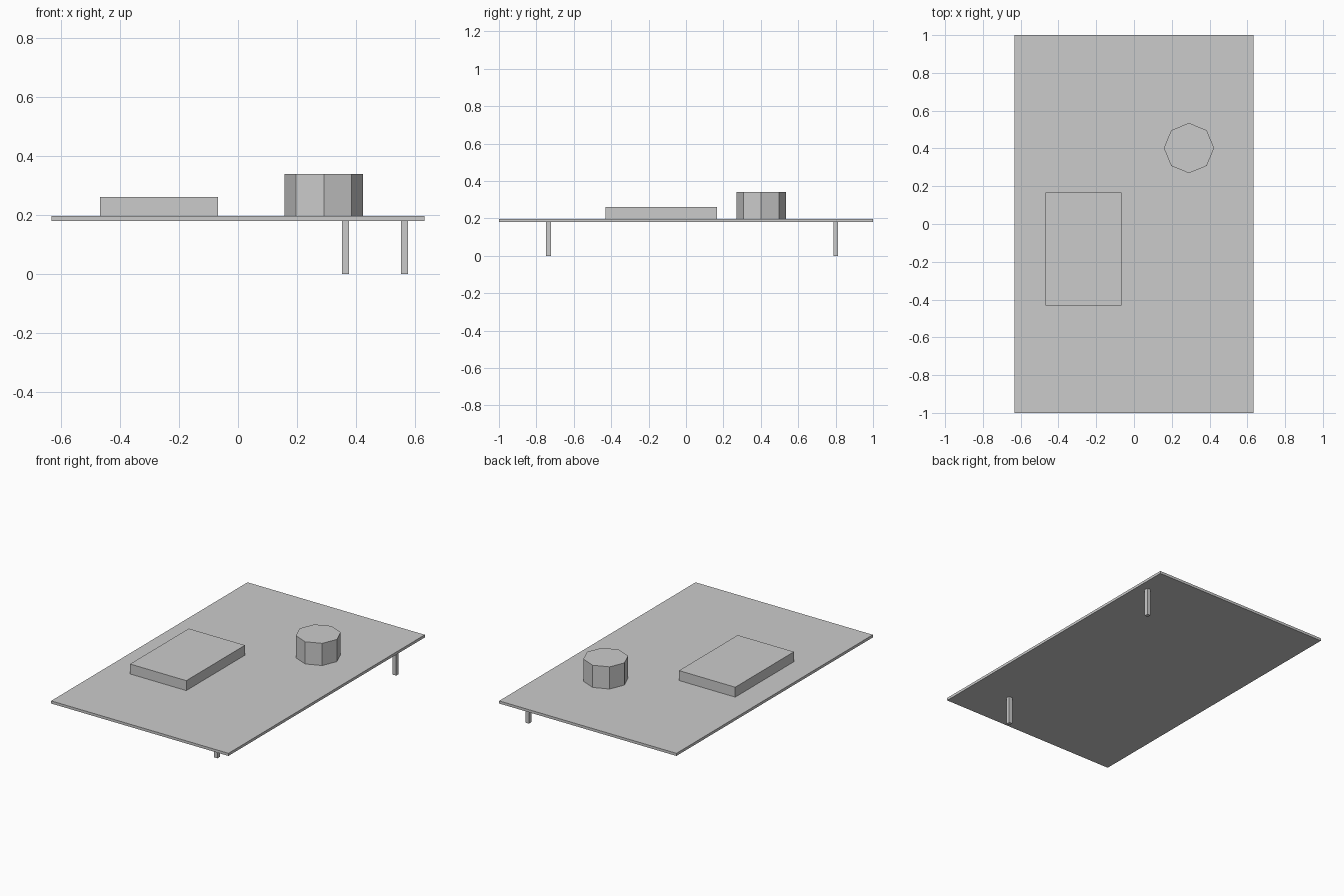
import bpy

if "Cube" in bpy.data.objects:
    bpy.data.objects.remove(bpy.data.objects["Cube"])

TOP = 0.197     # upper face of the slab
UNDER = 0.18    # lower face of the slab


def box(name, x0, x1, y0, y1, z0, z1):
    bpy.ops.mesh.primitive_cube_add(
        size=1, location=((x0 + x1) / 2, (y0 + y1) / 2, (z0 + z1) / 2))
    ob = bpy.context.object
    ob.name = name
    ob.scale = (x1 - x0, y1 - y0, z1 - z0)
    bpy.ops.object.transform_apply(location=False, rotation=False, scale=True)
    return ob


# thin flat board
box("board", -0.632, 0.632, -1, 1, UNDER, TOP)

# low rectangular block on the board
box("flat_block", -0.468, -0.067, -0.431, 0.167, TOP, 0.261)

# eight-sided drum on the board
bpy.ops.mesh.primitive_cylinder_add(
    vertices=8, radius=0.133, depth=0.34 - TOP,
    location=(0.291, 0.402, (0.34 + TOP) / 2))
bpy.context.object.name = "drum"

# two square legs below the right side
H = 0.0125
for name, x, y in (("front_leg", 0.364, -0.735), ("back_leg", 0.564, 0.80)):
    box(name, x - H, x + H, y - H, y + H, 0, UNDER)
